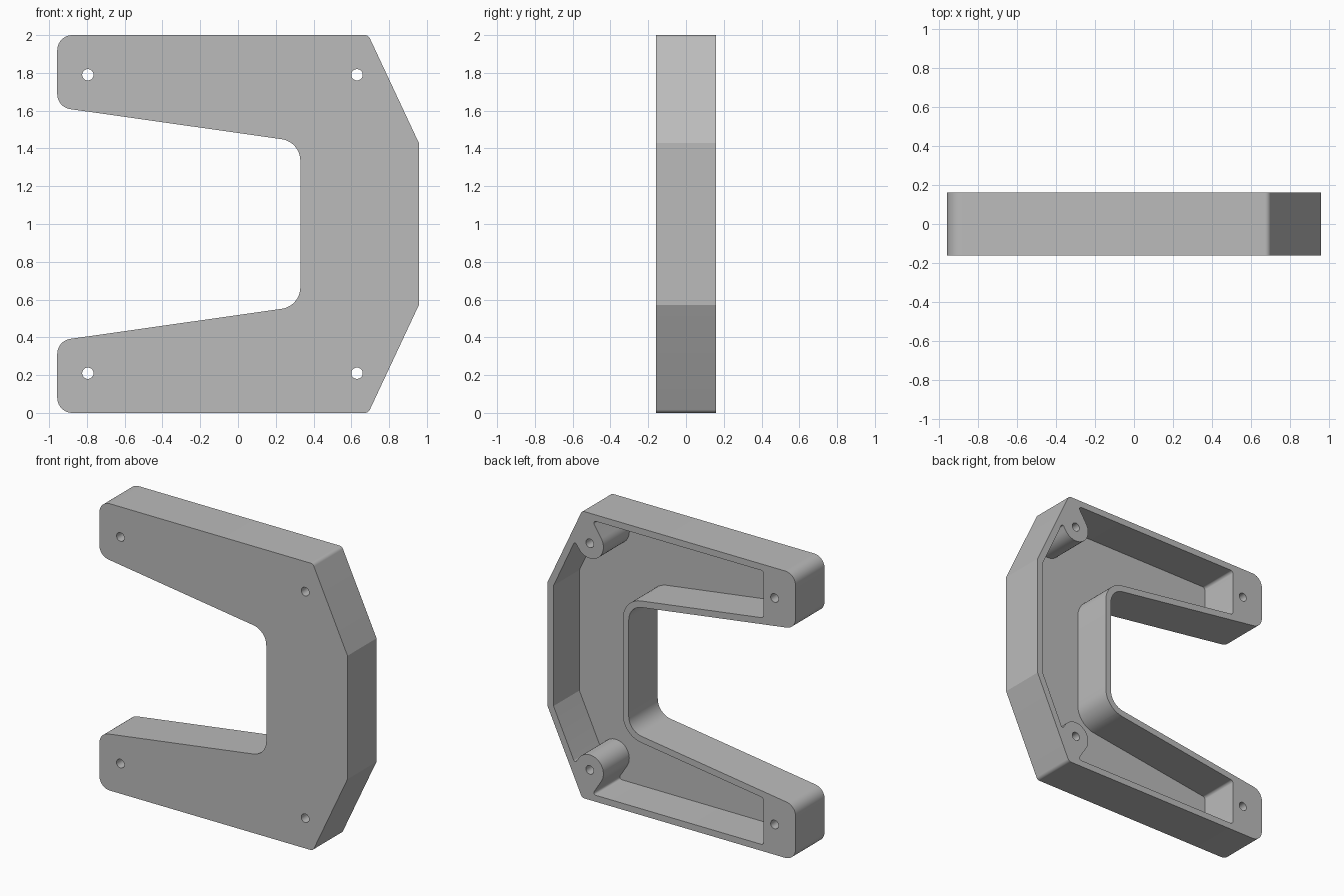
import bpy, bmesh, math
from mathutils import Vector

cube = bpy.data.objects.get("Cube")
if cube:
    bpy.data.objects.remove(cube, do_unlink=True)

DEPTH = 0.16      # half thickness
FLOOR = 0.035     # front plate thickness
BOSS = Vector((0.63, 1.79))
BOSS_R = 0.105

grey = bpy.data.materials.new("neutral_grey")
grey.use_nodes = True
grey.diffuse_color = (0.5, 0.5, 0.5, 1)
grey.node_tree.nodes["Principled BSDF"].inputs["Base Color"].default_value = (0.5, 0.5, 0.5, 1)


def rounded(corners, steps=10):
    """Outline from (x, z, radius) corners, each rounded by its radius."""
    pts = []
    for i, (x, z, r) in enumerate(corners):
        p = Vector((x, z))
        if r == 0:
            pts.append(p)
            continue
        a = (Vector(corners[i - 1][:2]) - p).normalized()
        b = (Vector(corners[(i + 1) % len(corners)][:2]) - p).normalized()
        half = a.angle(b) / 2
        centre = p + (a + b).normalized() * (r / math.sin(half))
        start = p + a * (r / math.tan(half)) - centre
        end = p + b * (r / math.tan(half)) - centre
        sweep = math.pi - 2 * half
        for k in range(steps + 1):
            t = k / steps
            pts.append(centre + (start * math.sin((1 - t) * sweep)
                                 + end * math.sin(t * sweep)) / math.sin(sweep))
    return pts


def mirrored(upper):
    """Add the lower half of a profile, mirrored about z = 1."""
    return upper + [(x, 2 - z, r) for x, z, r in reversed(upper)]


def prism(name, pts, y0, y1):
    bm = bmesh.new()
    face = bm.faces.new([bm.verts.new((p.x, y0, p.y)) for p in pts])
    out = bmesh.ops.extrude_face_region(bm, geom=[face])
    moved = [v for v in out["geom"] if isinstance(v, bmesh.types.BMVert)]
    bmesh.ops.translate(bm, vec=(0, y1 - y0, 0), verts=moved)
    bmesh.ops.recalc_face_normals(bm, faces=bm.faces)
    mesh = bpy.data.meshes.new(name)
    bm.to_mesh(mesh)
    bm.free()
    mesh.materials.append(grey)
    obj = bpy.data.objects.new(name, mesh)
    bpy.context.collection.objects.link(obj)
    return obj


def cut(target, cutter):
    mod = target.modifiers.new("cut", "BOOLEAN")
    mod.operation = "DIFFERENCE"
    mod.solver = "EXACT"
    mod.object = cutter
    bpy.context.view_layer.objects.active = target
    bpy.ops.object.modifier_apply(modifier=mod.name)
    bpy.data.objects.remove(cutter, do_unlink=True)


# C-shaped outer body
body = prism("bracket_body", rounded(mirrored([
    (0.33, 1.435, 0.115), (-0.957, 1.618, 0.08), (-0.957, 2, 0.08),
    (0.69, 2, 0.03), (0.957, 1.43, 0)])), -DEPTH, DEPTH)

# Pocket in the back, running around the two corner bosses and their webs
arc = [math.radians(147.3 + 180 * k / 20) for k in range(21)]
boss_edge = [(BOSS.x + BOSS_R * math.cos(a), BOSS.y + BOSS_R * math.sin(a), 0) for a in arc]
pocket = prism("pocket_cutter", rounded(mirrored(
    [(0.375, 1.474, 0.16), (-0.71, 1.628, 0.02), (-0.71, 1.955, 0.02), (0.611, 1.955, 0.015)]
    + boss_edge + [(0.745, 1.775, 0.012), (0.91, 1.42, 0)])), FLOOR - DEPTH, DEPTH + 0.1)
cut(body, pocket)

# Four screw holes through the bosses and arm ends
for x in (-0.795, BOSS.x):
    for z in (BOSS.y, 2 - BOSS.y):
        ring = [Vector((x + 0.03 * math.cos(k * math.tau / 32),
                        z + 0.03 * math.sin(k * math.tau / 32))) for k in range(32)]
        cut(body, prism("hole_cutter", ring, -DEPTH - 0.1, DEPTH + 0.1))

bpy.ops.object.select_all(action="DESELECT")
body.select_set(True)
bpy.context.view_layer.objects.active = body
bpy.ops.object.shade_smooth_by_angle(angle=math.radians(22))
